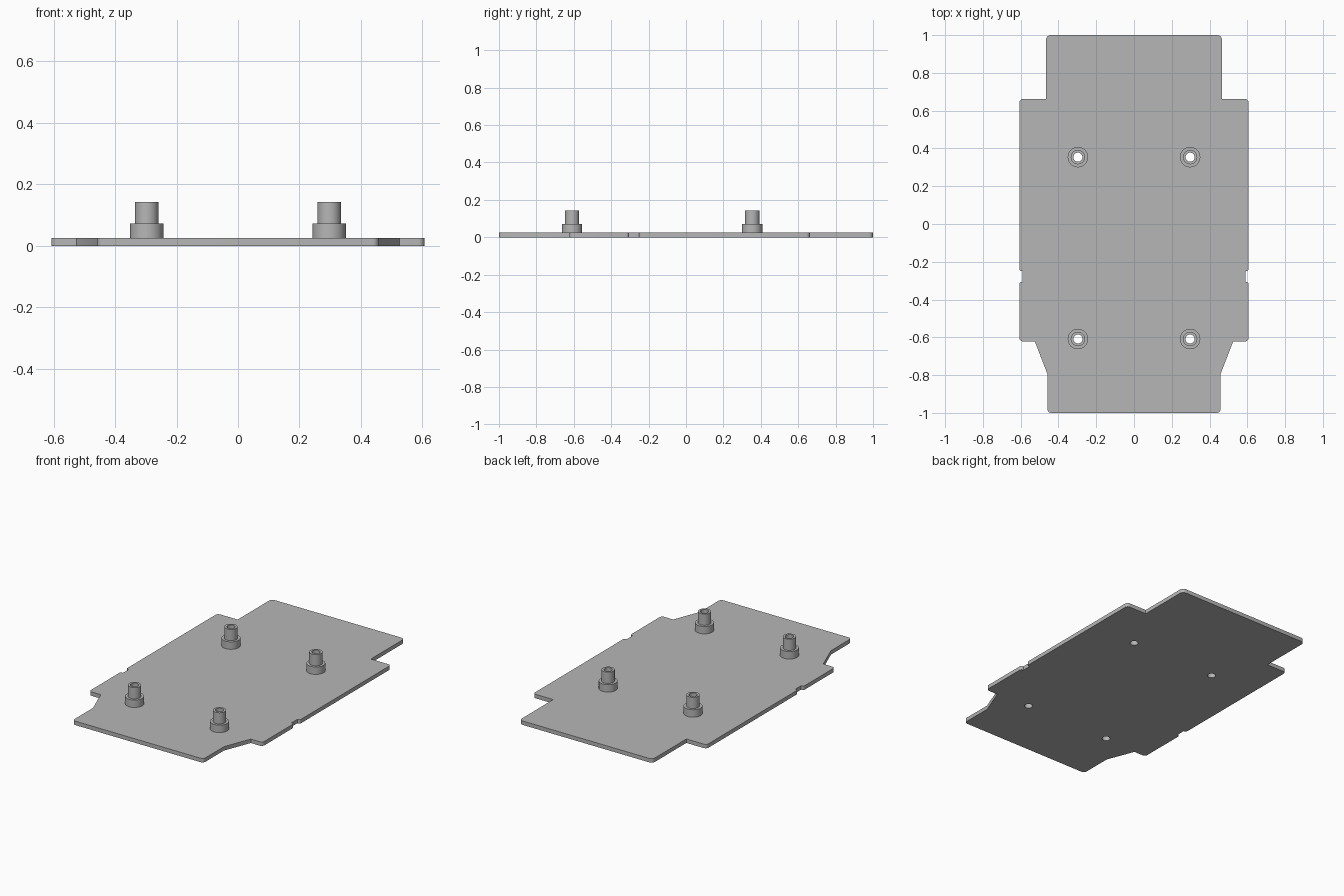
import bpy, bmesh
from math import pi, sin, cos, radians
from mathutils import Vector

if "Cube" in bpy.data.objects:
    bpy.data.objects.remove(bpy.data.objects["Cube"], do_unlink=True)

PLATE_T = 0.025
HOLE_R = 0.024
SEGMENTS = 40
POSTS = [(x, y) for x in (-0.297, 0.297) for y in (0.354, -0.609)]

grey = bpy.data.materials.new("neutral_grey")
grey.use_nodes = True
grey.diffuse_color = (0.47, 0.47, 0.47, 1)
grey.node_tree.nodes["Principled BSDF"].inputs["Base Color"].default_value = grey.diffuse_color


def add_object(name, mesh):
    obj = bpy.data.objects.new(name, mesh)
    bpy.context.collection.objects.link(obj)
    mesh.materials.clear()
    mesh.materials.append(grey)
    bpy.ops.object.select_all(action="DESELECT")
    bpy.context.view_layer.objects.active = obj
    obj.select_set(True)
    bpy.ops.object.shade_smooth_by_angle(angle=radians(35))
    return obj


def rounded(points, steps=6):
    """Replace each corner (x, y, radius) of a closed outline with an arc."""
    result = []
    for i, (x, y, r) in enumerate(points):
        p = Vector((x, y))
        if r == 0:
            result.append(p)
            continue
        a = (Vector(points[i - 1][:2]) - p).normalized()
        b = (Vector(points[(i + 1) % len(points)][:2]) - p).normalized()
        for s in range(steps + 1):
            t = s / steps * pi / 2
            result.append(p + a * r * (1 - sin(t)) + b * r * (1 - cos(t)))
    return result


def add_loop(curve, points):
    spline = curve.splines.new("POLY")
    spline.points.add(len(points) - 1)
    for sp, (x, y) in zip(spline.points, points):
        sp.co = (x, y, 0, 1)
    spline.use_cyclic_u = True


def circle(cx, cy, r):
    steps = [2 * pi * i / SEGMENTS for i in range(SEGMENTS)]
    return [(cx + r * cos(t), cy + r * sin(t)) for t in steps]


# Plate: right half outline from front to back, mirrored, with four holes
half = [(0.458, -1.0, 0.02), (0.458, -0.795, 0), (0.525, -0.622, 0),
        (0.607, -0.622, 0.02), (0.607, -0.307, 0.013), (0.59, -0.307, 0),
        (0.59, -0.25, 0), (0.607, -0.25, 0.013), (0.607, 0.662, 0.02),
        (0.466, 0.662, 0), (0.466, 1.0, 0.025)]
outline = half + [(-x, y, r) for x, y, r in reversed(half)]

curve = bpy.data.curves.new("plate_outline", "CURVE")
curve.dimensions = "2D"
curve.fill_mode = "BOTH"
curve.extrude = PLATE_T / 2
add_loop(curve, rounded(outline))
for cx, cy in POSTS:
    add_loop(curve, circle(cx, cy, HOLE_R))

helper = bpy.data.objects.new("plate_outline", curve)
bpy.context.collection.objects.link(helper)
graph = bpy.context.evaluated_depsgraph_get()
plate_mesh = bpy.data.meshes.new_from_object(helper.evaluated_get(graph))
bpy.data.objects.remove(helper, do_unlink=True)
bm = bmesh.new()
bm.from_mesh(plate_mesh)
bmesh.ops.remove_doubles(bm, verts=bm.verts, dist=0.0001)
bmesh.ops.translate(bm, verts=bm.verts, vec=(0, 0, PLATE_T / 2))
bmesh.ops.recalc_face_normals(bm, faces=bm.faces)
bm.to_mesh(plate_mesh)
bm.free()
add_object("base_plate", plate_mesh)

# Stepped hollow standoff, made by stacking rings
profile = [(HOLE_R, PLATE_T), (0.054, PLATE_T), (0.054, 0.072),
           (0.038, 0.072), (0.038, 0.143), (HOLE_R, 0.143)]
bm = bmesh.new()
rings = [[bm.verts.new((x, y, z)) for x, y in circle(0, 0, r)] for r, z in profile]
for k, upper in enumerate(rings):
    lower = rings[k - 1]
    for i in range(SEGMENTS):
        j = (i + 1) % SEGMENTS
        bm.faces.new((lower[i], lower[j], upper[j], upper[i]))
bmesh.ops.recalc_face_normals(bm, faces=bm.faces)
post_mesh = bpy.data.meshes.new("standoff")
bm.to_mesh(post_mesh)
bm.free()

for cx, cy in POSTS:
    side = "left" if cx > 0 else "right"
    end = "back" if cy > 0 else "front"
    post = add_object(f"standoff_{end}_{side}", post_mesh.copy())
    post.location = (cx, cy, 0)
